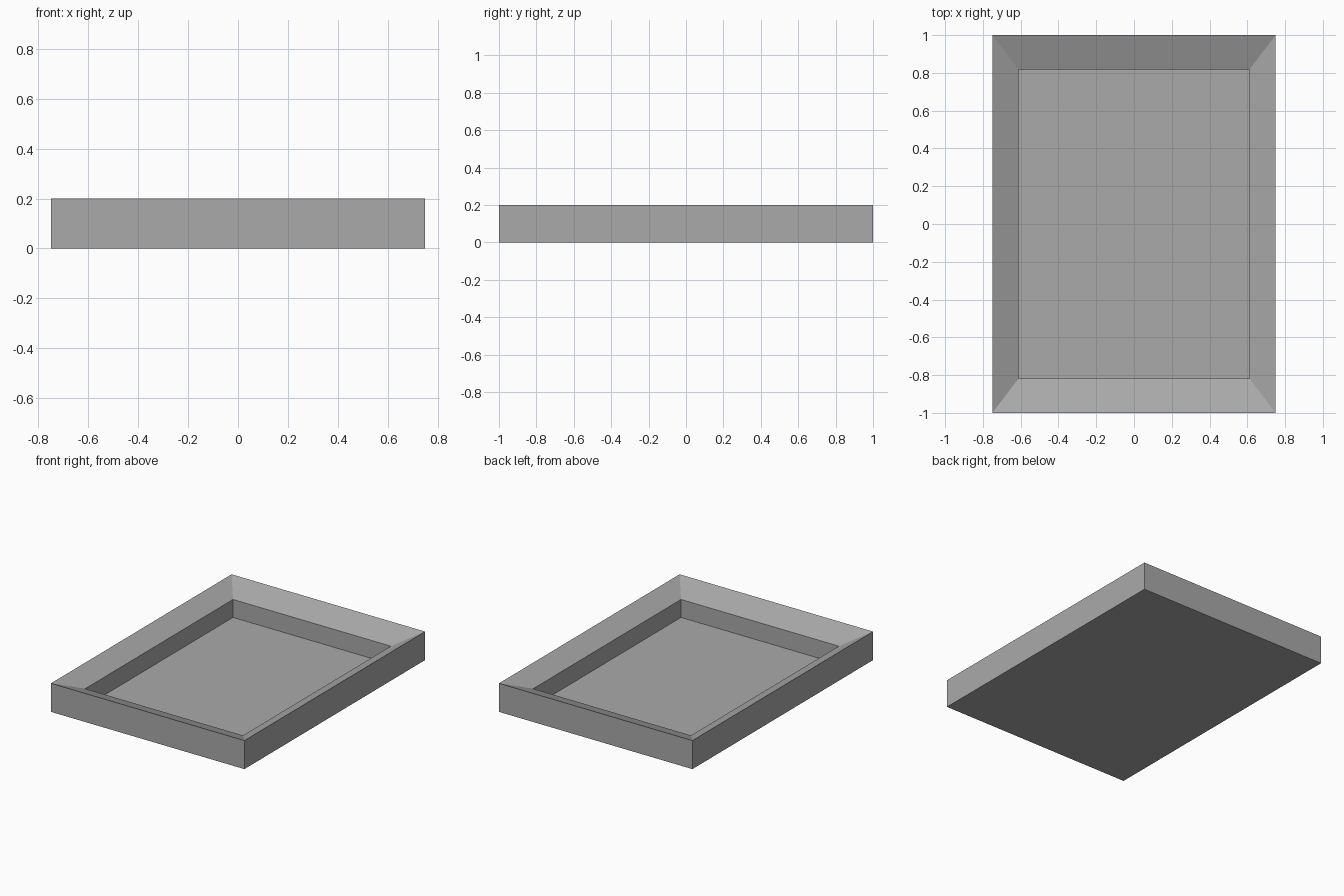
import bpy
import bmesh

old = bpy.data.objects.get("Cube")
if old:
    bpy.data.objects.remove(old, do_unlink=True)

# One plain grey for the whole tray
grey = bpy.data.materials.new("plain_grey")
grey.use_nodes = True
colour = (0.4, 0.4, 0.4, 1)
grey.diffuse_color = colour
grey.node_tree.nodes["Principled BSDF"].inputs["Base Color"].default_value = colour

OUTER = (0.75, 1.0)
INNER = (0.612, 0.819)
# Half width, half depth and height: base, rim, lip, floor
PROFILE = [(*OUTER, 0), (*OUTER, 0.2), (*INNER, 0.13), (*INNER, 0.004)]

bm = bmesh.new()


def rectangle(half_x, half_y, z):
    corners = ((-1, -1), (1, -1), (1, 1), (-1, 1))
    return [bm.verts.new((half_x * x, half_y * y, z)) for x, y in corners]


# Outer walls, sloping rim and inner walls
rings = [rectangle(*level) for level in PROFILE]
for low, high in zip(rings, rings[1:]):
    for i in range(4):
        j = (i + 1) % 4
        bm.faces.new((low[i], low[j], high[j], high[i]))

# Underside and recessed floor
bm.faces.new(reversed(rings[0]))
bm.faces.new(rings[-1])

mesh = bpy.data.meshes.new("tray_frame")
bm.to_mesh(mesh)
bm.free()
mesh.materials.append(grey)
tray = bpy.data.objects.new("tray_frame", mesh)
bpy.context.collection.objects.link(tray)
